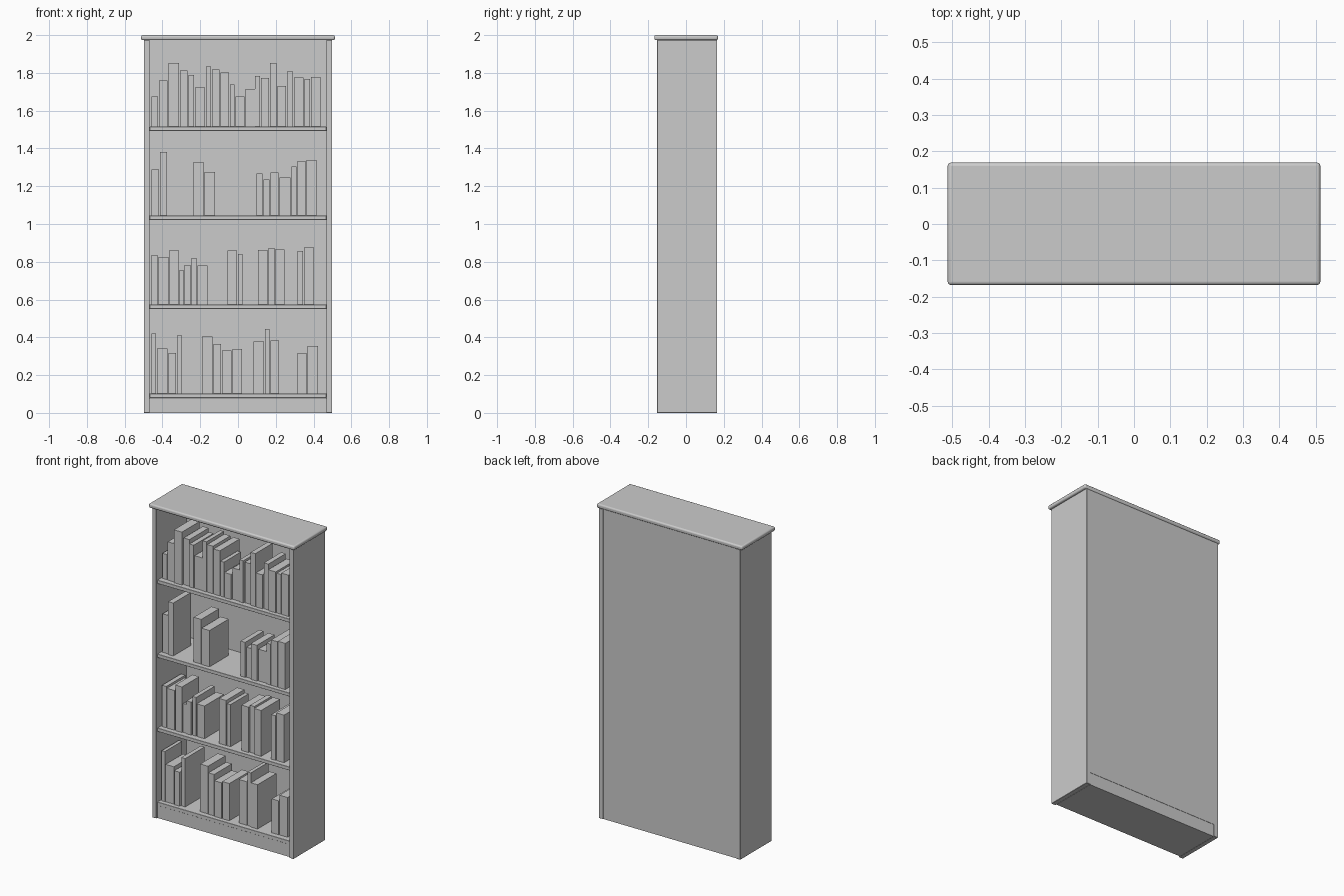
import bpy
import random

if "Cube" in bpy.data.objects:
    bpy.data.objects.remove(bpy.data.objects["Cube"])

random.seed(4)


def box(name, x, y, z, bevel=0.0, segments=2):
    """Box spanning the three (min, max) ranges, with optional rounded edges."""
    bpy.ops.mesh.primitive_cube_add(
        size=1, location=[(r[0] + r[1]) / 2 for r in (x, y, z)])
    ob = bpy.context.object
    ob.name = name
    ob.scale = [r[1] - r[0] for r in (x, y, z)]
    bpy.ops.object.transform_apply(location=False, rotation=False, scale=True)
    if bevel:
        mod = ob.modifiers.new("rounded_edges", 'BEVEL')
        mod.width = bevel
        mod.segments = segments
    return ob


INNER = 0.468
FRONT, BACK = -0.153, 0.165

# Case: sides, back, base and rounded top board
for name, s in (("left_side", -1), ("right_side", 1)):
    box(name, sorted((s * INNER, s * 0.498)), (FRONT, BACK), (0, 1.974), 0.0015, 1)
box("back_panel", (-INNER, INNER), (0.15, 0.163), (0.08, 1.974))
box("base", (-INNER, INNER), (-0.142, 0.161), (0, 0.08))
top = box("top_board", (-0.513, 0.513), (-0.168, 0.169), (1.973, 2.0), 0.009, 3)
bpy.ops.object.shade_smooth_by_angle()

# Shelves
SHELVES = [0.102, 0.573, 1.044, 1.515]
for i, z in enumerate(SHELVES):
    box(f"shelf_{i + 1}", (-INNER, INNER), (-0.143, 0.15), (z - 0.022, z), 0.001, 1)


def books(shelf, x, sizes):
    """Row of upright books from x onward; sizes are (width, height) in thousandths."""
    z = SHELVES[shelf]
    for w, h in sizes:
        front = -0.112 + random.uniform(-0.006, 0.006)
        depth = random.uniform(0.17, 0.2)
        box("book", (x, x + w / 1000), (front, front + depth), (z, z + h / 1000))
        x += w / 1000 + 0.005


# Bottom shelf books
books(0, -0.457, [(22, 319), (58, 238), (38, 216), (27, 308)])
books(0, -0.190, [(55, 303), (40, 264), (50, 227), (50, 237)])
books(0, 0.082, [(56, 277), (23, 341), (47, 282)])
books(0, 0.314, [(49, 216), (56, 253)])

# Second shelf books
books(1, -0.457, [(30, 263), (54, 253), (47, 290), (22, 184), (32, 210), (27, 247), (54, 208)])
books(1, -0.055, [(50, 287), (25, 268)])
books(1, 0.106, [(50, 289), (31, 300), (48, 292)])
books(1, 0.314, [(30, 284), (54, 303)])

# Third shelf books
books(2, -0.457, [(39, 245), (36, 337)])
books(2, -0.235, [(53, 284), (56, 231)])
books(2, 0.098, [(32, 223), (32, 191), (43, 228), (57, 202), (28, 260), (43, 289), (52, 294)])

# Top shelf books
books(3, -0.457, [(33, 160), (45, 244), (56, 337), (40, 297), (30, 273), (54, 207), (26, 319),
                  (41, 303), (44, 287), (24, 223), (48, 160), (53, 200)])
books(3, 0.091, [(26, 268), (43, 258), (33, 337), (46, 216), (32, 292), (52, 260), (29, 252),
                 (51, 263)])
